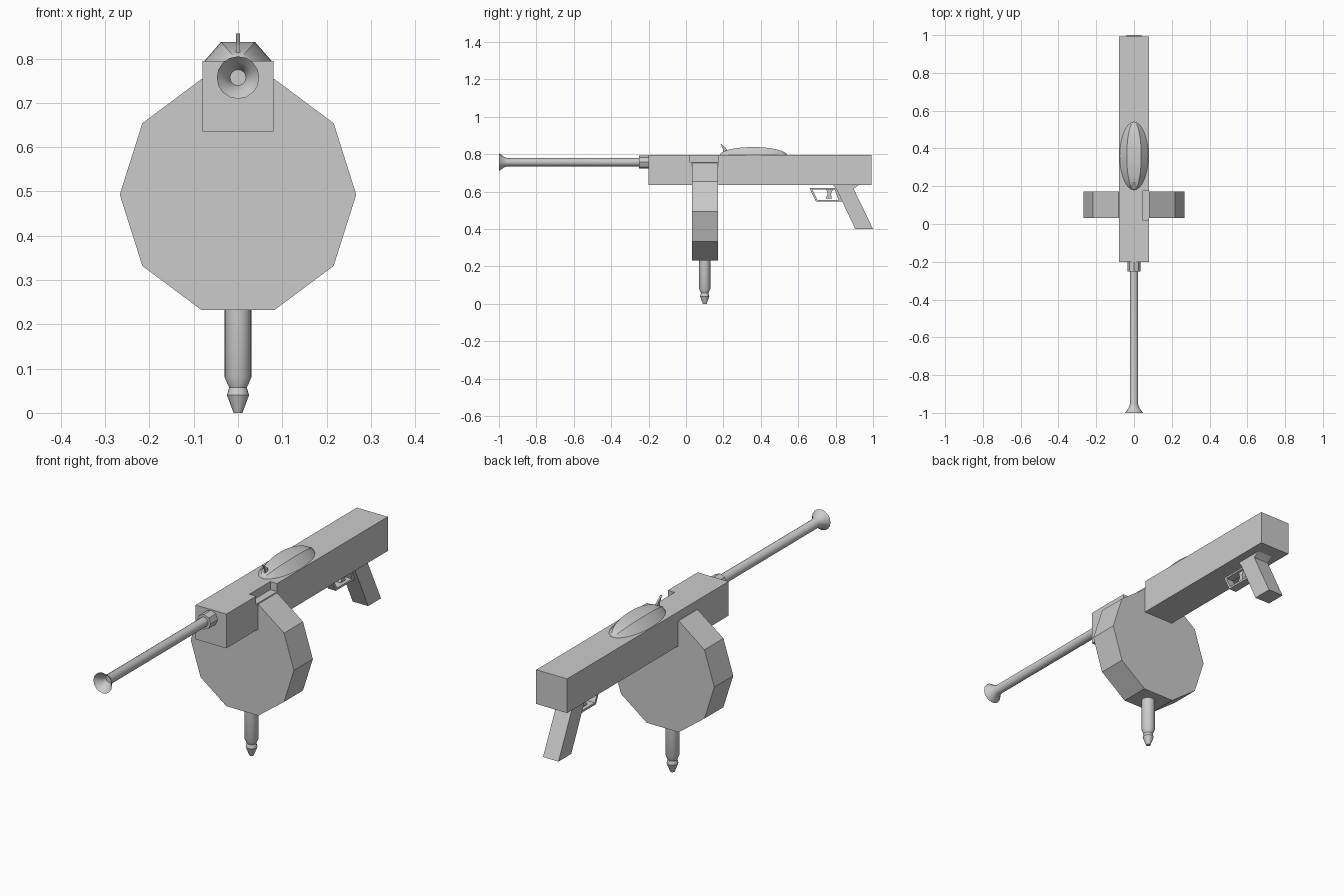
import bpy, bmesh, math
from mathutils import Vector

if "Cube" in bpy.data.objects:
    bpy.data.objects.remove(bpy.data.objects["Cube"])


def finish(name, bm, smooth=False):
    bmesh.ops.recalc_face_normals(bm, faces=bm.faces[:])
    me = bpy.data.meshes.new(name)
    bm.to_mesh(me)
    bm.free()
    ob = bpy.data.objects.new(name, me)
    bpy.context.collection.objects.link(ob)
    if smooth:
        bpy.ops.object.select_all(action='DESELECT')
        ob.select_set(True)
        bpy.context.view_layer.objects.active = ob
        bpy.ops.object.shade_smooth_by_angle(angle=math.radians(32))
    return ob


def extrude(bm, faces, vec):
    res = bmesh.ops.extrude_face_region(bm, geom=faces)
    vs = [g for g in res['geom'] if isinstance(g, bmesh.types.BMVert)]
    bmesh.ops.translate(bm, verts=vs, vec=vec)


def prism(name, pts, lo, hi, axis):
    """Extrude a closed profile from lo to hi; x: (y,z), y: (x,z), z: (x,y)."""
    k = 'xyz'.index(axis)
    bm = bmesh.new()
    vs = [bm.verts.new(p[:k] + (lo,) + p[k:]) for p in pts]
    step = [0, 0, 0]
    step[k] = hi - lo
    # a copied cap stays behind, so the prism is closed
    face = bm.faces.new(vs)
    top = [bm.verts.new(v.co + Vector(step)) for v in vs]
    bm.faces.new(top)
    for i in range(len(vs)):
        j = (i + 1) % len(vs)
        bm.faces.new((vs[i], vs[j], top[j], top[i]))
    return finish(name, bm)


def lathe(name, profile, centre, axis, sides, squash=1.0, arc=2 * math.pi, smooth=True):
    """Spin (radius, position) pairs about the y or z axis through centre."""
    closed = arc > 6.28
    n = sides if closed else sides + 1
    bm = bmesh.new()
    rings = []
    for r, t in profile:
        ring = []
        for i in range(n):
            a = arc * i / sides
            u, v = r * math.cos(a), r * math.sin(a) * squash
            p = (u, t, v) if axis == 'y' else (u, v, t)
            ring.append(bm.verts.new(Vector(p) + Vector(centre)))
        rings.append(ring)
    for a, b in zip(rings, rings[1:]):
        for i in range(sides):
            j = (i + 1) % n
            bm.faces.new((a[i], a[j], b[j], b[i]))
    if closed:
        bm.faces.new(rings[0])
        bm.faces.new(rings[-1])
    return finish(name, bm, smooth)


# receiver: long box with the ejection port cut from its upper right edge
W, X, B, T, P = 0.08, 0.045, 0.635, 0.795, 0.757
full = [(-W, B), (W, B), (W, T), (-W, T)]
body = prism("receiver", full, -0.2, 0.993, 'y')
port = prism("port_cutter", [(X, P), (0.12, P), (0.12, 0.85), (X, 0.85)], 0.02, 0.175, 'y')
port.hide_render = True
port.hide_viewport = True
mod = body.modifiers.new("port", 'BOOLEAN')
mod.operation = 'DIFFERENCE'
mod.solver = 'EXACT'
mod.object = port

# ten-sided drum
drum = [(0.267 * math.cos(i * math.pi / 5), 0.493 + 0.274 * math.sin(i * math.pi / 5))
        for i in range(10)]
drum = [(x, min(z, 0.755)) for x, z in drum]
prism("drum", drum, 0.032, 0.172, 'y')

# front handle under the drum
lathe("front_handle", [(0.01, 0), (0.025, 0.04), (0.02, 0.057), (0.03, 0.08), (0.03, 0.25)],
      (0, 0.1, 0), 'z', 16)

# flared barrel with a hollow mouth, and its collar
lathe("barrel", [(0.022, -0.19), (0.022, -0.955), (0.027, -0.97), (0.036, -0.985), (0.048, -1.0),
                 (0.034, -0.985), (0.024, -0.97), (0.018, -0.95)],
      (0, 0, 0.757), 'y', 16)
lathe("barrel_collar", [(0.035, -0.252), (0.035, -0.19)], (0, 0, 0.757), 'y', 8, smooth=False)

# long faceted dome on top
N = 16
dome = [(max(0.0765 * math.sin(math.pi * i / N), 0.0005), 0.36 - 0.18 * math.cos(math.pi * i / N))
        for i in range(N + 1)]
lathe("top_dome", dome, (0, 0, T - 0.001), 'y', 3, squash=0.66, arc=math.pi)

# small forward-leaning sight spike
prism("sight", [(0.2, 0.812), (0.225, 0.815), (0.21, 0.836), (0.183, 0.857), (0.196, 0.832)],
      -0.004, 0.004, 'x')

# slanted rear grip with flared top
prism("rear_grip", [(0.905, 0.4), (1.0, 0.4), (0.896, 0.615), (0.928, 0.637), (0.785, 0.637),
                    (0.803, 0.615)], -0.04, 0.04, 'x')

# trigger guard: four bars around an opening
outer = [(0.66, 0.619), (0.81, 0.619), (0.84, 0.546), (0.695, 0.546)]
inner = [(0.676, 0.61), (0.795, 0.61), (0.815, 0.556), (0.702, 0.556)]
bm = bmesh.new()
layers = [[[bm.verts.new((x, y, z)) for y, z in loop] for loop in (outer, inner)]
          for x in (-0.02, 0.02)]
for i in range(4):
    j = (i + 1) % 4
    for o, n in layers:
        bm.faces.new((o[i], o[j], n[j], n[i]))
    for k in (0, 1):
        a, b = layers[0][k], layers[1][k]
        bm.faces.new((a[i], a[j], b[j], b[i]))
finish("trigger_guard", bm)

# trigger
prism("trigger", [(0.75, 0.612), (0.785, 0.612), (0.775, 0.585), (0.78, 0.562), (0.745, 0.562),
                  (0.757, 0.585)], -0.01, 0.01, 'x')
